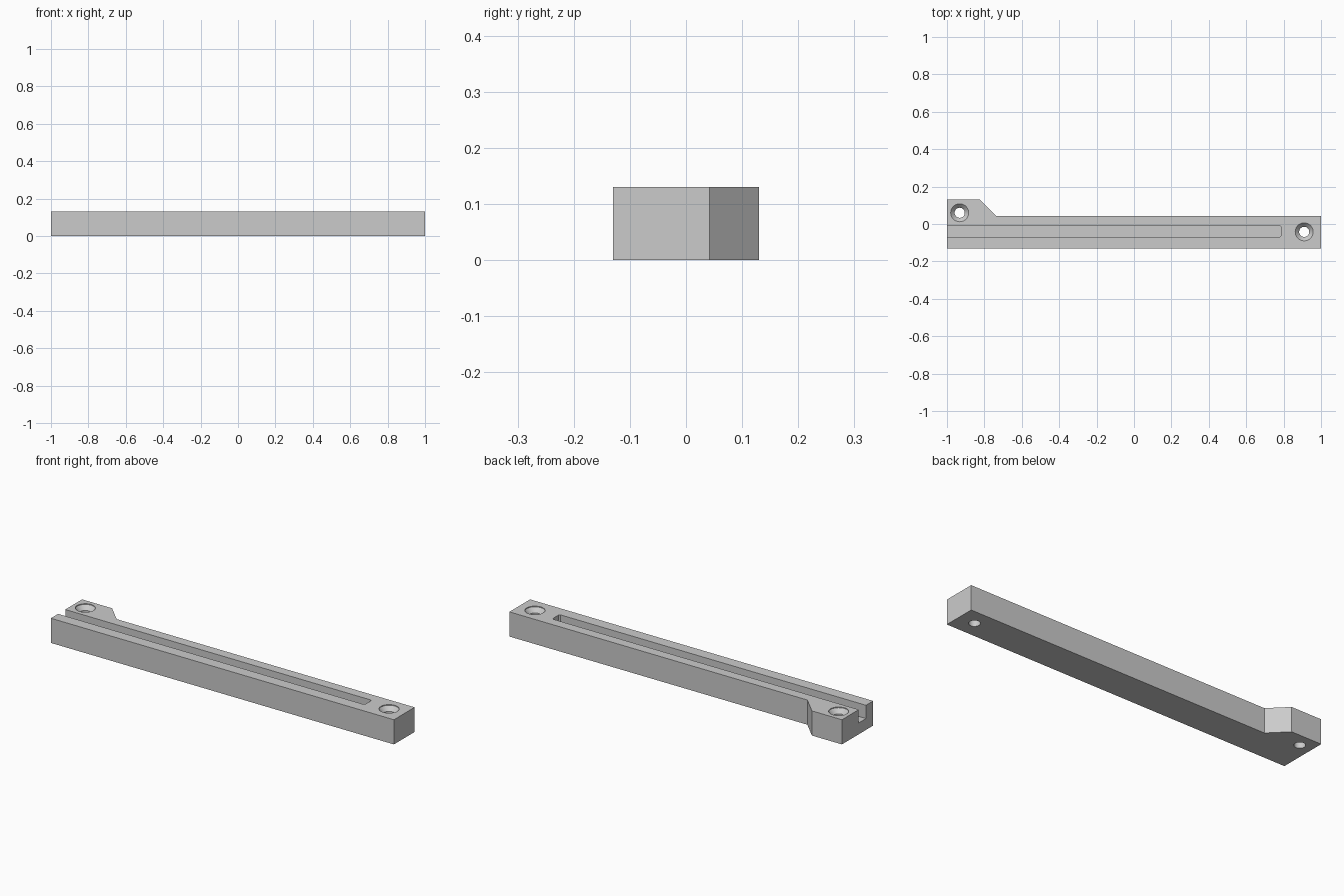
import bpy
import bmesh
import math
from mathutils import Vector

HEIGHT = 0.13

cube = bpy.data.objects.get("Cube")
if cube:
    bpy.data.objects.remove(cube, do_unlink=True)

grey = bpy.data.materials.new("plain grey")
grey.use_nodes = True
colour = (0.6, 0.6, 0.6, 1)
grey.diffuse_color = colour
grey.node_tree.nodes["Principled BSDF"].inputs["Base Color"].default_value = colour


def add_object(name, bm):
    bmesh.ops.recalc_face_normals(bm, faces=bm.faces)
    mesh = bpy.data.meshes.new(name)
    bm.to_mesh(mesh)
    bm.free()
    mesh.materials.append(grey)
    obj = bpy.data.objects.new(name, mesh)
    bpy.context.collection.objects.link(obj)
    return obj


def prism(name, outline, bottom, top):
    """Extrude a plan outline from bottom to top."""
    bm = bmesh.new()
    face = bm.faces.new([bm.verts.new((x, y, bottom)) for x, y in outline])
    grown = bmesh.ops.extrude_face_region(bm, geom=[face])["geom"]
    verts = [v for v in grown if isinstance(v, bmesh.types.BMVert)]
    bmesh.ops.translate(bm, verts=verts, vec=(0, 0, top - bottom))
    return add_object(name, bm)


def screw_hole(name, x, y, sides=48):
    """Lathe a through hole with a countersunk mouth."""
    profile = [(0.027, -0.02), (0.027, HEIGHT - 0.026),
               (0.048, HEIGHT - 0.004), (0.048, HEIGHT + 0.02)]
    bm = bmesh.new()
    rings = []
    for radius, z in profile:
        angles = [math.tau * i / sides for i in range(sides)]
        rings.append([bm.verts.new(Vector((x, y, z)) + radius *
                      Vector((math.cos(a), math.sin(a), 0))) for a in angles])
    for low, high in zip(rings, rings[1:]):
        for i in range(sides):
            j = (i + 1) % sides
            bm.faces.new((low[i], low[j], high[j], high[i]))
    bm.faces.new(rings[0])
    bm.faces.new(rings[-1])
    return add_object(name, bm)


# Long bar with a chamfered mounting tab at the back right end
rail = prism("slotted_rail", [(-1, -0.13), (1, -0.13), (1, 0.042), (-0.737, 0.042),
                              (-0.825, 0.13), (-1, 0.13)], 0, HEIGHT)

# Groove open at one end, with small corner chamfers at the closed end
groove = prism("groove_cutter", [(-1.1, -0.07), (0.78, -0.07), (0.787, -0.063),
                                 (0.787, -0.017), (0.78, -0.01), (-1.1, -0.01)],
               0.06, HEIGHT + 0.05)

# Countersunk screw holes
cutters = [groove,
           screw_hole("tab_hole_cutter", -0.932, 0.06),
           screw_hole("end_hole_cutter", 0.91, -0.042)]

bpy.ops.object.select_all(action="DESELECT")
bpy.context.view_layer.objects.active = rail
rail.select_set(True)
for cutter in cutters:
    cutter.hide_render = True
    cut = rail.modifiers.new(cutter.name, "BOOLEAN")
    cut.operation = "DIFFERENCE"
    cut.solver = "EXACT"
    cut.object = cutter
    bpy.ops.object.modifier_apply(modifier=cut.name)
    bpy.data.objects.remove(cutter, do_unlink=True)

bpy.ops.object.shade_smooth_by_angle(angle=math.radians(25))
